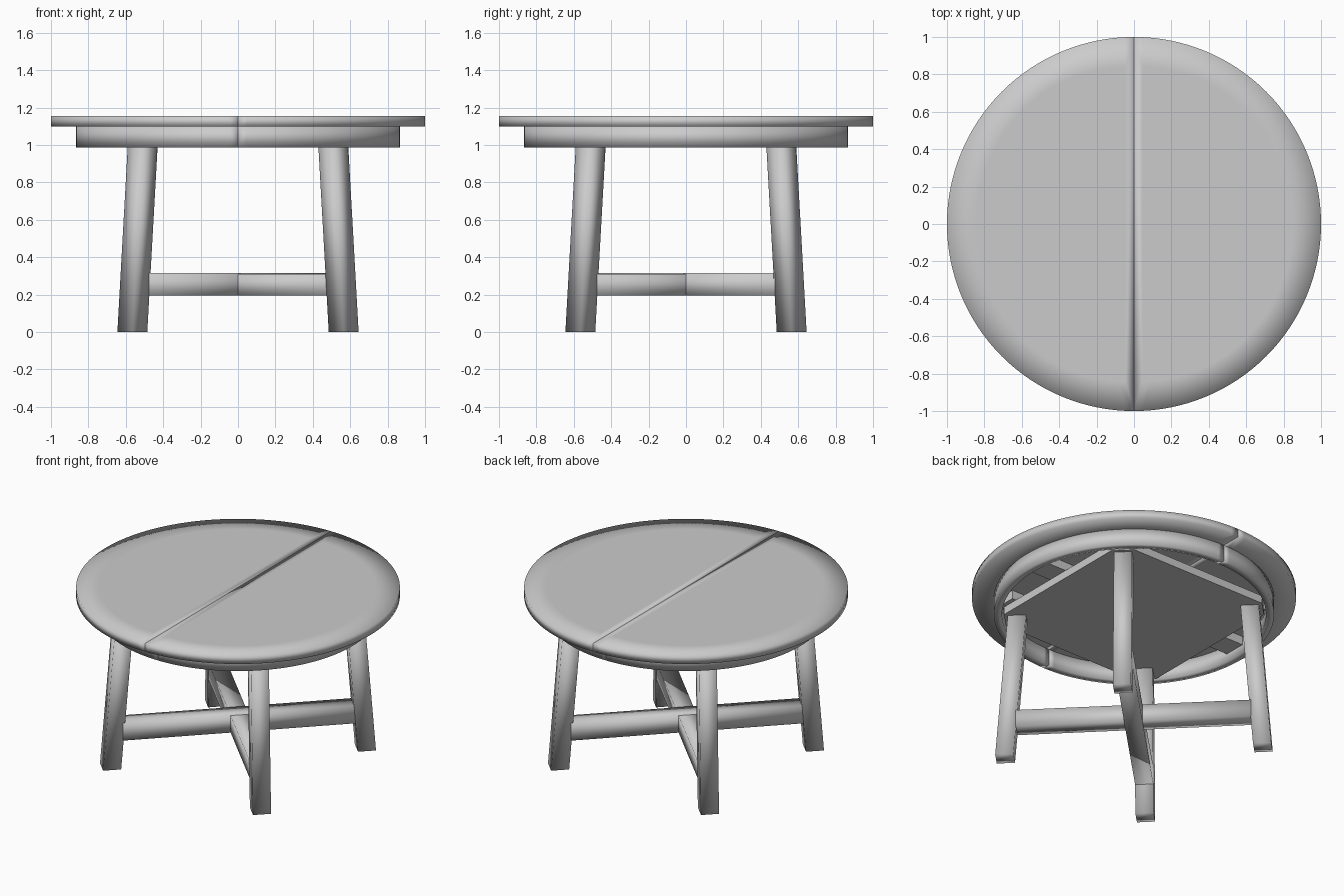
import bpy, bmesh
from math import sin, cos, pi, sqrt
from mathutils import Vector, Matrix

if "Cube" in bpy.data.objects:
    bpy.data.objects.remove(bpy.data.objects["Cube"], do_unlink=True)

grey = bpy.data.materials.new("plain_grey")
grey.use_nodes = True
grey.diffuse_color = (0.6, 0.6, 0.6, 1)
grey.node_tree.nodes["Principled BSDF"].inputs["Base Color"].default_value = (0.6, 0.6, 0.6, 1)


def finish(name, bm, smooth):
    bmesh.ops.recalc_face_normals(bm, faces=bm.faces)
    mesh = bpy.data.meshes.new(name)
    for f in bm.faces:
        f.smooth = smooth
    bm.to_mesh(mesh)
    bm.free()
    mesh.materials.append(grey)
    bpy.context.collection.objects.link(bpy.data.objects.new(name, mesh))


def skin(name, rings, smooth=True):
    """Join equal rings of points into a capped solid."""
    bm = bmesh.new()
    loops = [[bm.verts.new(p) for p in ring] for ring in rings]
    n = len(loops[0])
    bm.faces.new(loops[0])
    bm.faces.new(loops[-1])
    for a, b in zip(loops, loops[1:]):
        for i in range(n):
            j = (i + 1) % n
            bm.faces.new((a[i], a[j], b[j], b[i]))
    finish(name, bm, smooth)


def box(name, size, centre, turn=0, smooth=False):
    bm = bmesh.new()
    bmesh.ops.create_cube(bm, size=1)
    bm.transform(Matrix.Rotation(turn, 4, "Z") @ Matrix.Diagonal((*size, 1)))
    bm.transform(Matrix.Translation(centre))
    finish(name, bm, smooth)


# Two half-round tabletop leaves with soft shading towards rim and seam
STEPS = 64
BASE, UNDER, TOP = 0.987, 1.098, 1.155
RING = 0.815
arc = [(cos(a), sin(a)) for a in (-pi / 2 + pi * i / STEPS for i in range(STEPS + 1))]
for side, label in ((1, "left"), (-1, "right")):
    def leaf(z, inner):
        if inner:
            return [(side * (0.045 + 0.8 * x), 0.84 * y, z) for x, y in arc]
        return [(side * max(x, 0.001), y, z) for x, y in arc]
    skin("tabletop_" + label, [leaf(UNDER, True), leaf(UNDER, False),
                               leaf(TOP, False), leaf(TOP, True)])

    # Half-ring apron under each leaf
    section = ((RING, BASE), (0.865, BASE), (0.865, UNDER), (RING, UNDER))
    skin("apron_" + label,
         [[(side * max(r * x, 0.001), r * y, z) for r, z in section] for x, y in arc])

# Mounting plate: square with clipped corners over the legs, level with the apron
corner = [(0.8, -0.07), (0.8, 0.07)]
outline = []
for k in range(4):
    turn = Matrix.Rotation(pi / 4 + k * pi / 2, 3, "Z")
    outline += [turn @ Vector((x, y, 0)) for x, y in corner]
skin("mounting_plate", [[p + Vector((0, 0, z)) for p in outline] for z in (BASE, 1.04)],
     smooth=False)

# Battens joining the leaves, between plate and tabletop
for y, width in ((-0.45, 0.1), (0, 0.15), (0.45, 0.1)):
    reach = sqrt(RING ** 2 - (abs(y) + width / 2) ** 2)
    box("batten", (2 * reach, width, UNDER - 1.04), (0, y, (UNDER + 1.04) / 2))

# Four splayed square legs, cut level at the floor
HALF = 0.0565
square = [(-HALF, -HALF), (HALF, -HALF), (HALF, HALF), (-HALF, HALF)]
for k in range(4):
    turn = Matrix.Rotation(pi / 4 + k * pi / 2, 3, "Z")
    skin("leg", [[turn @ Vector((r + x, y, z)) for x, y in square]
                 for z, r in ((0, 0.799), (BASE + 0.003, 0.721))])

# Crossed stretchers between opposite legs
box("stretcher_a", (1.46, 0.113, 0.12), (0, 0, 0.255), pi / 4, smooth=True)
box("stretcher_b", (1.46, 0.113, 0.115), (0, 0, 0.2535), -pi / 4, smooth=True)
